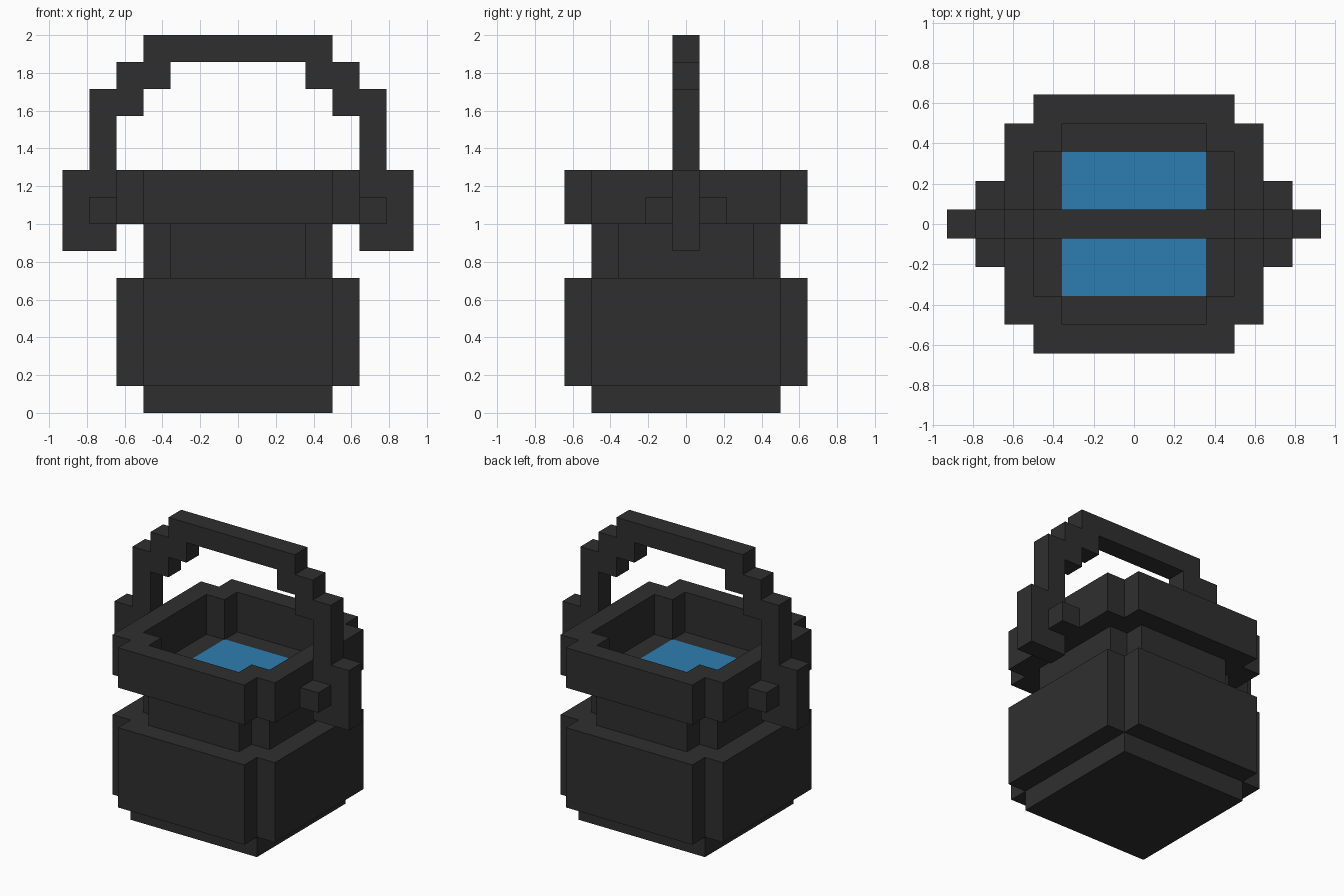
import bpy
import bmesh
from mathutils import Vector

cube = bpy.data.objects.get("Cube")
if cube:
    bpy.data.objects.remove(cube, do_unlink=True)

U = 1 / 7  # one block of the stepped grid


def make_material(name, color):
    mat = bpy.data.materials.new(name)
    mat.use_nodes = True
    mat.diffuse_color = color
    bsdf = next(n for n in mat.node_tree.nodes if n.type == 'BSDF_PRINCIPLED')
    bsdf.inputs["Base Color"].default_value = color
    bsdf.inputs["Roughness"].default_value = 0.9
    return mat


IRON = make_material("charcoal iron", (0.028, 0.028, 0.028, 1))
WATER = make_material("water blue", (0.027, 0.208, 0.440, 1))


def square(r):
    return [(r, -r), (r, r), (-r, r), (-r, -r)]


def notched(r):
    """Square outline with a one-block notch at each corner."""
    s = r - 1
    pts = []
    for cx, sx in ((1, 0), (0, 1), (-1, 0), (0, -1)):
        # quarter turns of the same three corner points
        for x, y in ((r, s), (s, s), (s, r)):
            pts.append((x * cx - y * sx, x * sx + y * cx))
    return pts


def prism(name, outline, low, high, mat, hole=None, upright=False):
    """Extrude an outline from low to high, along z or (upright) along y."""
    def place(p, h):
        return Vector((p[0], h, p[1]) if upright else (p[0], p[1], h)) * U

    bm = bmesh.new()
    loops = [outline] + ([hole] if hole else [])
    rings = [[[bm.verts.new(place(p, h)) for p in loop] for h in (low, high)]
             for loop in loops]
    n = len(outline)
    for bottom, top in rings:
        for i in range(n):
            j = (i + 1) % n
            bm.faces.new((bottom[i], bottom[j], top[j], top[i]))
    for level in (0, 1):
        if hole:
            a, b = rings[0][level], rings[1][level]
            for i in range(n):
                j = (i + 1) % n
                bm.faces.new((a[i], a[j], b[j], b[i]))
        else:
            bm.faces.new(rings[0][level])
    bmesh.ops.recalc_face_normals(bm, faces=bm.faces[:])
    mesh = bpy.data.meshes.new(name)
    bm.to_mesh(mesh)
    bm.free()
    mesh.materials.append(mat)
    obj = bpy.data.objects.new(name, mesh)
    bpy.context.collection.objects.link(obj)
    return obj


# Pot, from the ground up
prism("base", square(3.5), 0, 1, IRON)
prism("body", notched(4.5), 1, 5, IRON)
prism("neck", notched(3.5), 5, 7, IRON)
prism("rim", notched(4.5), 7, 9, IRON, hole=notched(3.5))

# Thin water surface level with the top of the neck
prism("water", square(2.5), 7, 7.02, WATER)

# Side lugs that hold the handle
for side, sx in (("left", 1), ("right", -1)):
    lug = [(sx * x, y) for x, y in ((4.5, -1.5), (5.5, -1.5), (5.5, 1.5), (4.5, 1.5))]
    prism(side + "_lug", lug, 7, 8, IRON)

# Stepped carrying handle: half profile, mirrored across the middle
half = [(3.5, 14), (3.5, 13), (4.5, 13), (4.5, 12), (5.5, 12), (5.5, 9), (6.5, 9),
        (6.5, 6), (4.5, 6), (4.5, 11), (3.5, 11), (3.5, 12), (2.5, 12), (2.5, 13)]
handle = half + [(-x, z) for x, z in reversed(half)]
prism("handle", handle, -0.5, 0.5, IRON, upright=True)
